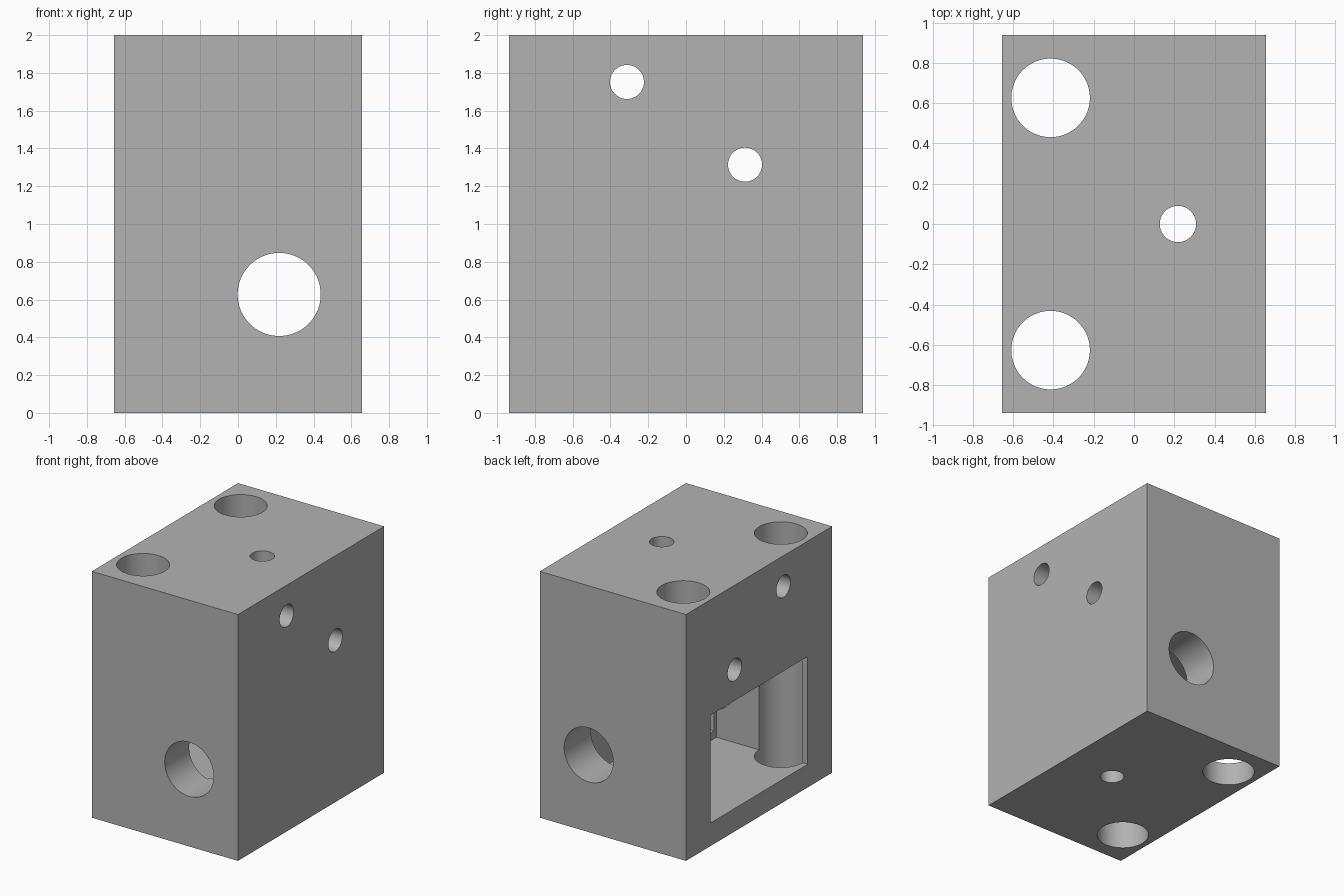
import bpy, bmesh, math
from mathutils import Matrix, Vector

if "Cube" in bpy.data.objects:
    bpy.data.objects.remove(bpy.data.objects["Cube"])

grey = bpy.data.materials.new("plain grey")
grey.diffuse_color = (0.45, 0.45, 0.45, 1)
grey.use_nodes = True
grey.node_tree.nodes["Principled BSDF"].inputs["Base Color"].default_value = grey.diffuse_color


def new_object(name, bm):
    mesh = bpy.data.meshes.new(name)
    bm.to_mesh(mesh)
    bm.free()
    mesh.materials.append(grey)
    ob = bpy.data.objects.new(name, mesh)
    bpy.context.collection.objects.link(ob)
    return ob


def box(name, x0, x1, y0, y1, z0, z1):
    bm = bmesh.new()
    centre = Vector(((x0 + x1) / 2, (y0 + y1) / 2, (z0 + z1) / 2))
    size = Matrix.Diagonal((x1 - x0, y1 - y0, z1 - z0, 1))
    bmesh.ops.create_cube(bm, size=1, matrix=Matrix.Translation(centre) @ size)
    return new_object(name, bm)


def bore(name, centre, radius, axis):
    turn = {"X": Matrix.Rotation(math.pi / 2, 4, "Y"),
            "Y": Matrix.Rotation(math.pi / 2, 4, "X"),
            "Z": Matrix.Identity(4)}[axis]
    bm = bmesh.new()
    bmesh.ops.create_cone(bm, cap_ends=True, segments=72, radius1=radius,
                          radius2=radius, depth=3,
                          matrix=Matrix.Translation(centre) @ turn)
    return new_object(name, bm)


# Solid housing block
block = box("housing_block", -0.656, 0.656, -0.9375, 0.9375, 0, 2)

# Stepped pocket open on the left side
cutters = [
    box("pocket_cutter", -1, 0.165, -0.625, 0.625, 0.1875, 1.0625),
    box("inner_recess_cutter", -0.5, 0.47, -0.594, 0.594, 0.25, 1.0),
    # Large bore front to back, small bore top to bottom
    bore("main_bore_cutter", (0.218, 0, 0.627), 0.22, "Y"),
    bore("centre_bore_cutter", (0.218, 0, 1), 0.09, "Z"),
    # Screw holes through the sides
    bore("upper_screw_cutter", (0, -0.3125, 1.752), 0.09, "X"),
    bore("lower_screw_cutter", (0, 0.3125, 1.314), 0.09, "X"),
]
# Two vertical rod bores
for s in (-1, 1):
    cutters.append(bore("rod_bore_cutter", (-0.414, s * 0.626, 1), 0.195, "Z"))

bpy.context.view_layer.objects.active = block
block.select_set(True)
for c in cutters:
    mod = block.modifiers.new("cut", "BOOLEAN")
    mod.operation = "DIFFERENCE"
    mod.solver = "EXACT"
    mod.object = c
    bpy.ops.object.modifier_apply(modifier=mod.name)
for c in cutters:
    bpy.data.objects.remove(c, do_unlink=True)

# Smooth bores, sharp edges
bpy.ops.object.shade_smooth_by_angle(angle=math.radians(30))
